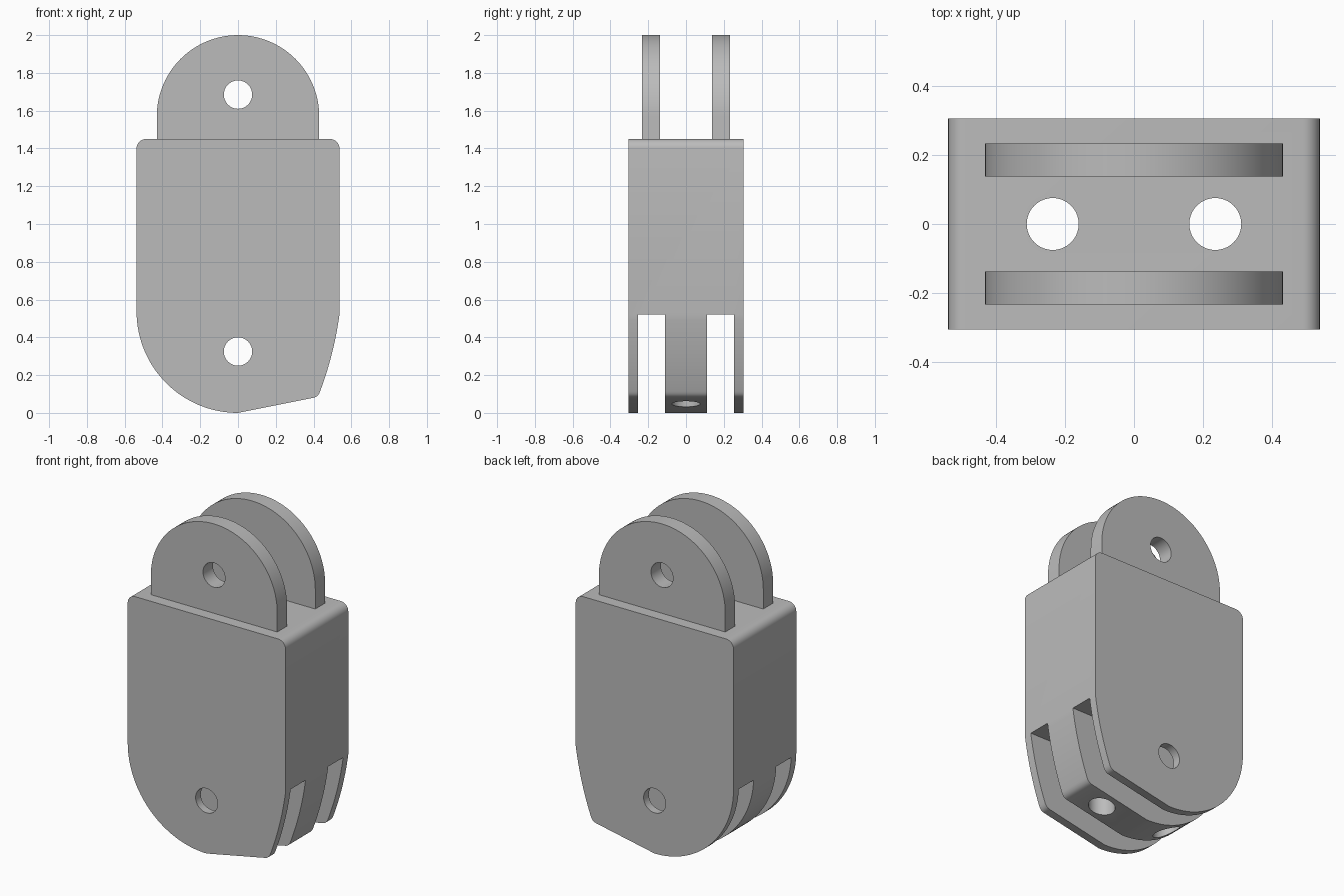
import bpy, bmesh
from math import sin, cos, pi, radians
from mathutils import Matrix

cube = bpy.data.objects.get("Cube")
if cube:
    bpy.data.objects.remove(cube, do_unlink=True)

grey = bpy.data.materials.new("plain grey")
grey.use_nodes = True
GREY = (0.5, 0.5, 0.5, 1)
grey.diffuse_color = GREY
grey.node_tree.nodes["Principled BSDF"].inputs["Base Color"].default_value = GREY


def arc(cx, cz, r, start, end, steps):
    angles = [radians(start + (end - start) * i / steps) for i in range(steps + 1)]
    return [(cx + r * cos(a), cz + r * sin(a)) for a in angles]


def bezier(a, b, c, steps):
    ts = [i / steps for i in range(steps + 1)]
    return [tuple((1 - t) ** 2 * p + 2 * t * (1 - t) * q + t * t * s
                  for p, q, s in zip(a, b, c)) for t in ts]


def add_object(name, bm):
    bmesh.ops.recalc_face_normals(bm, faces=bm.faces)
    mesh = bpy.data.meshes.new(name)
    bm.to_mesh(mesh)
    bm.free()
    mesh.materials.append(grey)
    obj = bpy.data.objects.new(name, mesh)
    bpy.context.collection.objects.link(obj)
    return obj


def extrude_profile(name, points, y0, y1):
    bm = bmesh.new()
    face = bm.faces.new([bm.verts.new((x, y0, z)) for x, z in points])
    moved = bmesh.ops.extrude_face_region(bm, geom=[face])["geom"]
    verts = [v for v in moved if isinstance(v, bmesh.types.BMVert)]
    bmesh.ops.translate(bm, verts=verts, vec=(0, y1 - y0, 0))
    return add_object(name, bm)


def drill(name, x, z, axis):
    bm = bmesh.new()
    turn = Matrix.Rotation(pi / 2, 4, 'X') if axis == 'Y' else Matrix()
    bmesh.ops.create_cone(bm, cap_ends=True, segments=64, radius1=0.075,
                          radius2=0.075, depth=4,
                          matrix=Matrix.Translation((x, 0, z)) @ turn)
    return add_object(name, bm)


def cut(target, cutters):
    bpy.context.view_layer.objects.active = target
    for cutter in cutters:
        cutter.hide_render = True
        mod = target.modifiers.new("cut", 'BOOLEAN')
        mod.operation = 'DIFFERENCE'
        mod.solver = 'EXACT'
        mod.object = cutter
        bpy.ops.object.modifier_apply(modifier=mod.name)
    for cutter in cutters:
        bpy.data.objects.remove(cutter, do_unlink=True)


def smooth(obj):
    bpy.ops.object.select_all(action='DESELECT')
    obj.select_set(True)
    bpy.context.view_layer.objects.active = obj
    bpy.ops.object.shade_smooth_by_angle(angle=radians(25))


# Body outline: rounded top corners, round left base, slanted toe on the right
W, TOP, R = 0.537, 1.45, 0.05
outline = (arc(W - R, TOP - R, R, 0, 90, 8)
           + arc(-W + R, TOP - R, R, 90, 180, 8)
           + arc(0, W, W, 180, 270, 32)
           + bezier((0.4, 0.08), (0.425, 0.085), (0.435, 0.115), 6)
           + bezier((0.435, 0.115), (0.508, 0.31), (W, 0.52), 14)[1:])
body = extrude_profile("body", outline, -0.305, 0.305)

# Two slots under the body leave a centre tongue between two outer cheeks
box = [(-1, -1), (1, -1), (1, 0.52), (-1, 0.52)]
slots = [extrude_profile("slot_cutter", box, min(a, b), max(a, b))
         for a, b in ((0.11, 0.255), (-0.11, -0.255))]
holes = [drill("bolt_cutter", x, 1, 'Z') for x in (-0.235, 0.235)]
cut(body, slots + holes + [drill("pin_cutter", 0, 0.325, 'Y')])
smooth(body)

# Pair of rounded lugs on top, each with a pin hole
lug_outline = [(-0.43, TOP - 0.01), (0.43, TOP - 0.01)] + arc(0, 1.57, 0.43, 0, 180, 48)
for name, y in (("front_lug", -0.185), ("back_lug", 0.185)):
    lug = extrude_profile(name, lug_outline, y - 0.048, y + 0.048)
    cut(lug, [drill("pin_cutter", 0, 1.685, 'Y')])
    smooth(lug)
